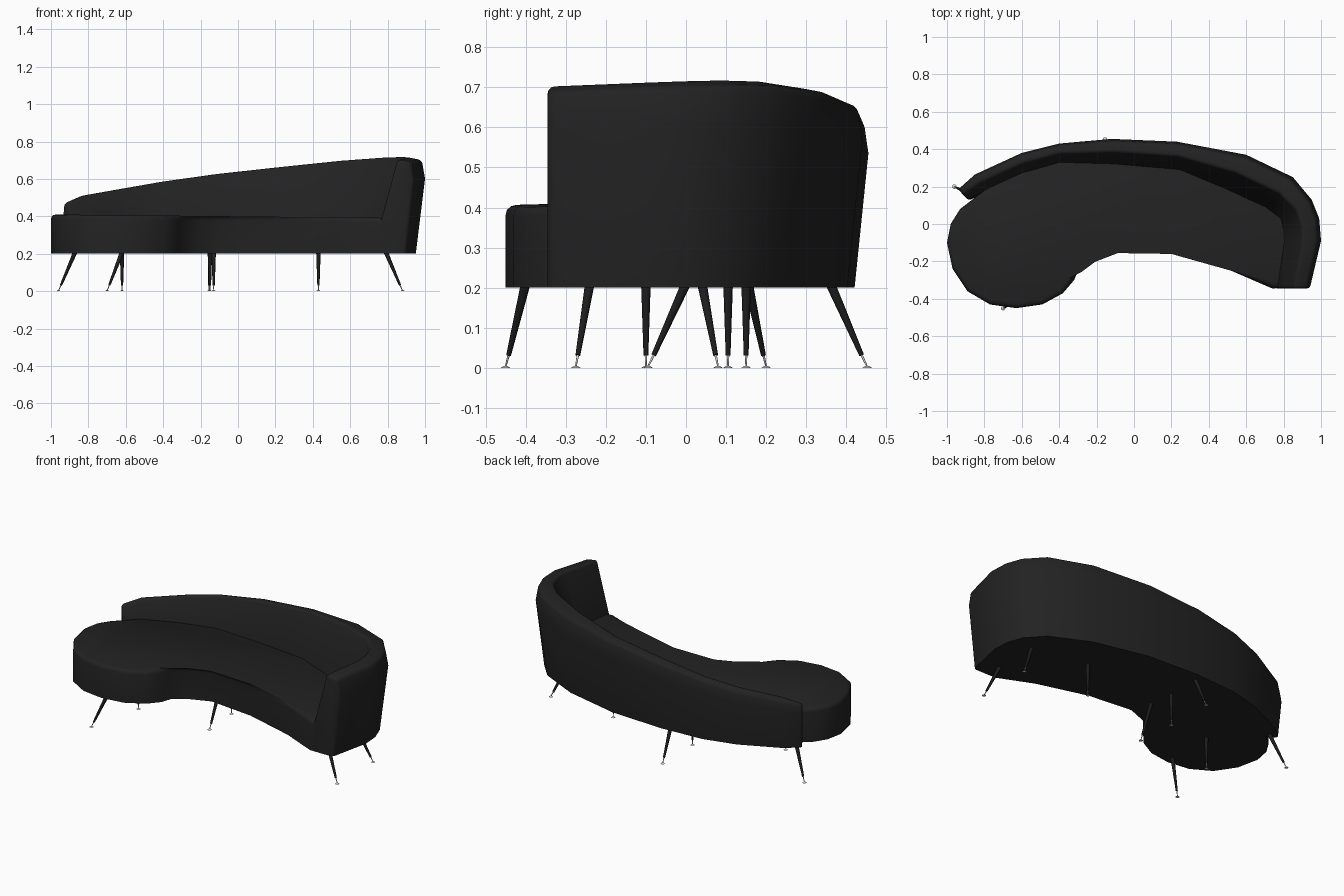
import bpy
import bmesh
import math
from mathutils import Vector

default_cube = bpy.data.objects.get("Cube")
if default_cube:
    bpy.data.objects.remove(default_cube, do_unlink=True)


def make_material(name, colour, roughness):
    material = bpy.data.materials.new(name)
    material.use_nodes = True
    material.diffuse_color = colour
    shader = material.node_tree.nodes["Principled BSDF"]
    shader.inputs["Base Color"].default_value = colour
    shader.inputs["Roughness"].default_value = roughness
    return material


black_fabric = make_material("black fabric", (0.016, 0.016, 0.016, 1), 0.6)
dark_metal = make_material("dark metal", (0.012, 0.012, 0.012, 1), 0.5)
pale_metal = make_material("pale metal", (0.7, 0.7, 0.7, 1), 0.4)


def finish(bm, name, material, smooth_angle=50):
    """Turn a bmesh into a smooth-shaded object with one colour."""
    bmesh.ops.recalc_face_normals(bm, faces=bm.faces)
    mesh = bpy.data.meshes.new(name)
    bm.to_mesh(mesh)
    bm.free()
    mesh.materials.append(material)
    obj = bpy.data.objects.new(name, mesh)
    bpy.context.collection.objects.link(obj)
    bpy.ops.object.select_all(action="DESELECT")
    obj.select_set(True)
    bpy.context.view_layer.objects.active = obj
    bpy.ops.object.shade_smooth_by_angle(angle=math.radians(smooth_angle))
    return obj


def round_edges(bm, edges, width):
    bmesh.ops.bevel(bm, geom=edges, offset=width, offset_type="OFFSET",
                    segments=3, profile=0.5, affect="EDGES", clamp_overlap=True)


# Seat: a kidney-shaped plan raised into a cushion with a softened top rim
seat_bottom = 0.2
seat_plan = [
    (-1, -0.1), (-0.97, -0.24), (-0.89, -0.36), (-0.77, -0.43), (-0.63, -0.45),
    (-0.49, -0.43), (-0.38, -0.37), (-0.32, -0.3), (-0.3, -0.24), (-0.22, -0.18),
    (-0.09, -0.13), (0.2, -0.16), (0.52, -0.25), (0.74, -0.345), (0.8, -0.34),
    (0.85, -0.06), (0.8, 0.07), (0.6, 0.2), (0.25, 0.33), (-0.1, 0.36),
    (-0.4, 0.35), (-0.6, 0.29), (-0.8, 0.18), (-0.93, 0.08), (-0.98, 0)]


def seat_top(x):
    return 0.4 - 0.01 * x


bm = bmesh.new()
lower = [bm.verts.new((x, y, seat_bottom)) for x, y in seat_plan]
upper = [bm.verts.new((x, y, seat_top(x))) for x, y in seat_plan]
bm.faces.new(lower)
top_face = bm.faces.new(upper)
for i in range(len(seat_plan)):
    j = (i + 1) % len(seat_plan)
    bm.faces.new((lower[i], lower[j], upper[j], upper[i]))
round_edges(bm, list(top_face.edges), 0.025)
finish(bm, "seat_cushion", black_fabric)


# Backrest: one leaning section carried around the back and into the arm
# Each station holds the inner base point, the outer point and the top height
stations = [
    ((-0.885, 0.125), (-0.94, 0.185), 0.475),
    ((-0.79, 0.17), (-0.85, 0.265), 0.515),
    ((-0.59, 0.26), (-0.6, 0.38), 0.555),
    ((-0.4, 0.315), (-0.4, 0.43), 0.59),
    ((-0.1, 0.305), (-0.12, 0.455), 0.63),
    ((0.24, 0.275), (0.23, 0.44), 0.668),
    ((0.48, 0.17), (0.6, 0.37), 0.7),
    ((0.69, 0.075), (0.85, 0.25), 0.717),
    ((0.77, 0.02), (0.95, 0.13), 0.72),
    ((0.785, -0.05), (0.99, 0.03), 0.718),
    ((0.785, -0.1), (1, -0.09), 0.715),
    ((0.75, -0.345), (0.94, -0.345), 0.705)]


def section(inner, outer, top):
    """Closed cross-section of the backrest at one station."""
    inner, outer = Vector(inner), Vector(outer)
    height = top - seat_bottom
    profile = [(0, seat_bottom), (0.07, 0.38), (0.53, top),
               (0.92, top - 0.03 * height), (1, top - 0.22 * height),
               (0.77, seat_bottom)]
    return [(*inner.lerp(outer, across), z) for across, z in profile]


bm = bmesh.new()
rings = [[bm.verts.new(p) for p in section(*station)] for station in stations]
for ring, following in zip(rings, rings[1:]):
    for i in range(len(ring)):
        j = (i + 1) % len(ring)
        bm.faces.new((ring[i], ring[j], following[j], following[i]))
bm.faces.new(rings[0])
bm.faces.new(rings[-1])
bmesh.ops.recalc_face_normals(bm, faces=bm.faces)
hard_edges = [e for e in bm.edges
              if e.calc_face_angle(0) > math.radians(42)
              and max(v.co.z for v in e.verts) > 0.3]
round_edges(bm, hard_edges, 0.022)
finish(bm, "backrest_and_arm", black_fabric)


# Legs: slim tapered rods, each with a pale tip and a small floor disc
def add_rod(bm, start, end, start_radius, end_radius, sides=12):
    axis = end - start
    turn = axis.to_track_quat("Z", "Y").to_matrix().to_4x4()
    turn.translation = (start + end) / 2
    bmesh.ops.create_cone(bm, cap_ends=True, segments=sides, radius1=start_radius,
                          radius2=end_radius, depth=axis.length, matrix=turn)


legs = {
    "arm_front": ((0.79, -0.24), (0.88, -0.275)),
    "arm_rear": ((0.79, 0.04), (0.88, 0.08)),
    "left_middle": ((0.43, 0.105), (0.43, 0.105)),
    "centre_rear": ((-0.15, 0.15), (-0.15, 0.15)),
    "centre_front": ((-0.13, 0), (-0.13, -0.095)),
    "chaise_centre": ((-0.62, -0.1), (-0.62, -0.1)),
    "chaise_front": ((-0.62, -0.4), (-0.7, -0.45)),
    "back_middle": ((-0.15, 0.36), (-0.155, 0.452)),
    "chaise_rear": ((-0.87, 0.155), (-0.96, 0.2))}

for name, (top, foot) in legs.items():
    head = Vector((*top, seat_bottom + 0.01))
    floor = Vector((*foot, 0))
    ankle = floor.lerp(head, 0.15)
    bm = bmesh.new()
    add_rod(bm, head, ankle, 0.012, 0.006)
    finish(bm, name + "_leg", dark_metal)
    bm = bmesh.new()
    add_rod(bm, ankle, floor + Vector((0, 0, 0.003)), 0.003, 0.002)
    add_rod(bm, floor, floor + Vector((0, 0, 0.005)), 0.012, 0.005)
    finish(bm, name + "_foot", pale_metal)
